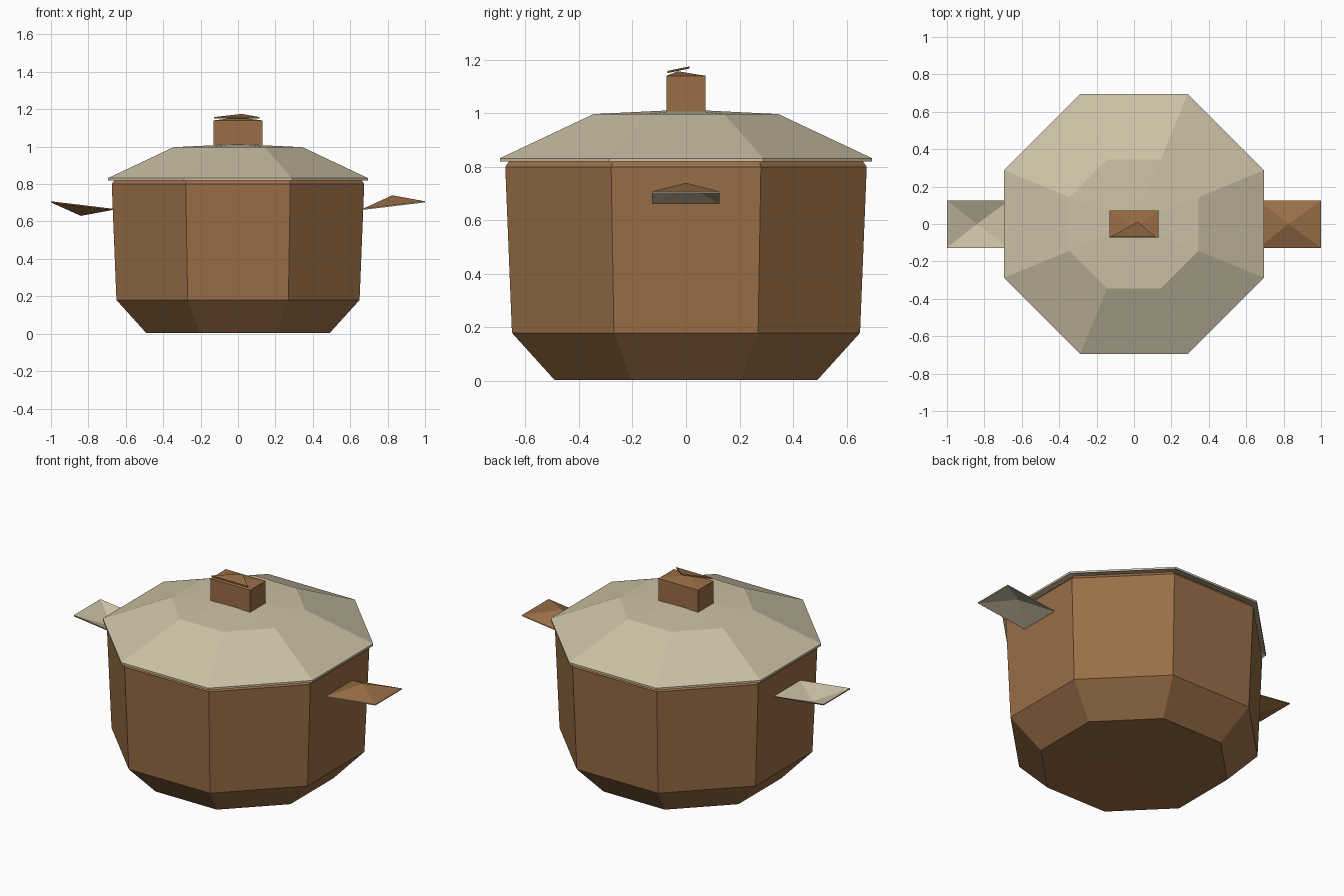
import bpy
import math

if "Cube" in bpy.data.objects:
    bpy.data.objects.remove(bpy.data.objects["Cube"])


def material(name, color):
    m = bpy.data.materials.new(name)
    m.diffuse_color = (*color, 1)
    m.use_nodes = True
    m.node_tree.nodes["Principled BSDF"].inputs["Base Color"].default_value = m.diffuse_color
    return m


BROWN = material("brown", (0.32, 0.155, 0.061))
CREAM = material("cream", (0.61, 0.53, 0.38))


def mesh_object(name, verts, faces, *mats):
    me = bpy.data.meshes.new(name)
    me.from_pydata(verts, [], faces)
    for m in mats:
        me.materials.append(m)
    ob = bpy.data.objects.new(name, me)
    bpy.context.collection.objects.link(ob)
    return ob


def octagon_lathe(name, profile, mat):
    """Octagonal solid; profile is (apothem, z), with both ends on the axis."""
    verts = [(0, 0, profile[0][1]), (0, 0, profile[-1][1])]
    for a, z in profile[1:-1]:
        r = a / math.cos(math.pi / 8)
        for i in range(8):
            t = (i + 0.5) * math.pi / 4
            verts.append((r * math.cos(t), r * math.sin(t), z))
    rings = len(profile) - 2
    faces = []
    for i in range(8):
        j = (i + 1) % 8
        faces.append((0, 2 + j, 2 + i))
        for k in range(rings - 1):
            b = 2 + 8 * k
            faces.append((b + i, b + j, b + 8 + j, b + 8 + i))
        top = 2 + 8 * (rings - 1)
        faces.append((1, top + i, top + j))
    return mesh_object(name, verts, faces, mat)


# Pot body and lid shell
octagon_lathe("pot_body", [(0, 0.008), (0.49, 0.003), (0.65, 0.18),
                           (0.675, 0.8), (0.665, 0.815), (0.65, 0.83), (0, 0.83)], BROWN)
octagon_lathe("lid", [(0, 1.0), (0.34, 0.984), (0.695, 0.82),
                      (0.695, 0.832), (0.345, 0.997), (0, 1.014)], CREAM)


def folded_plate(name, side, apex, mats):
    """Thin pyramid-shaped side handle, differently coloured above and below."""
    base = [(0.668, -0.127, 0.662), (1.0, -0.127, 0.702),
            (1.0, 0.125, 0.702), (0.668, 0.125, 0.662), apex]
    verts = [(side * x, y, z + dz) for dz in (0.006, 0) for x, y, z in base]
    faces = []
    for i in range(4):
        j = (i + 1) % 4
        faces += [(i, j, 4), (j + 5, i + 5, 9), (i + 5, j + 5, j, i)]
    if side < 0:
        faces = [f[::-1] for f in faces]
    ob = mesh_object(name, verts, faces, *mats)
    for n, p in enumerate(ob.data.polygons):
        p.material_index = 0 if n % 3 == 0 else 1
    return ob


# Side handles: right one peaks upward, left one dips downward
folded_plate("right_handle", 1, (0.825, 0, 0.734), (BROWN, CREAM))
folded_plate("left_handle", -1, (0.84, 0, 0.63), (CREAM, BROWN))

# Knob block with a low peaked top
x, y = 0.132, 0.073
corners = [(-x, -y), (x, -y), (x, y), (-x, y)]
verts = [(a, b, z) for z in (0.99, 1.14) for a, b in corners] + [(0, -0.03, 1.157)]
faces = [(3, 2, 1, 0)]
for i in range(4):
    j = (i + 1) % 4
    faces += [(i, j, j + 4, i + 4), (i + 4, j + 4, 8)]
mesh_object("lid_knob", verts, faces, BROWN)

# Small raised triangular flap on the knob
tri = [(-0.128, -0.07, 1.15), (0.115, -0.07, 1.15), (0.02, 0.013, 1.167)]
verts = [(a, b, c + dz) for dz in (0, 0.008) for a, b, c in tri]
mesh_object("knob_flap", verts, [(2, 1, 0), (3, 4, 5), (0, 1, 4, 3),
                                 (1, 2, 5, 4), (2, 0, 3, 5)], BROWN)
